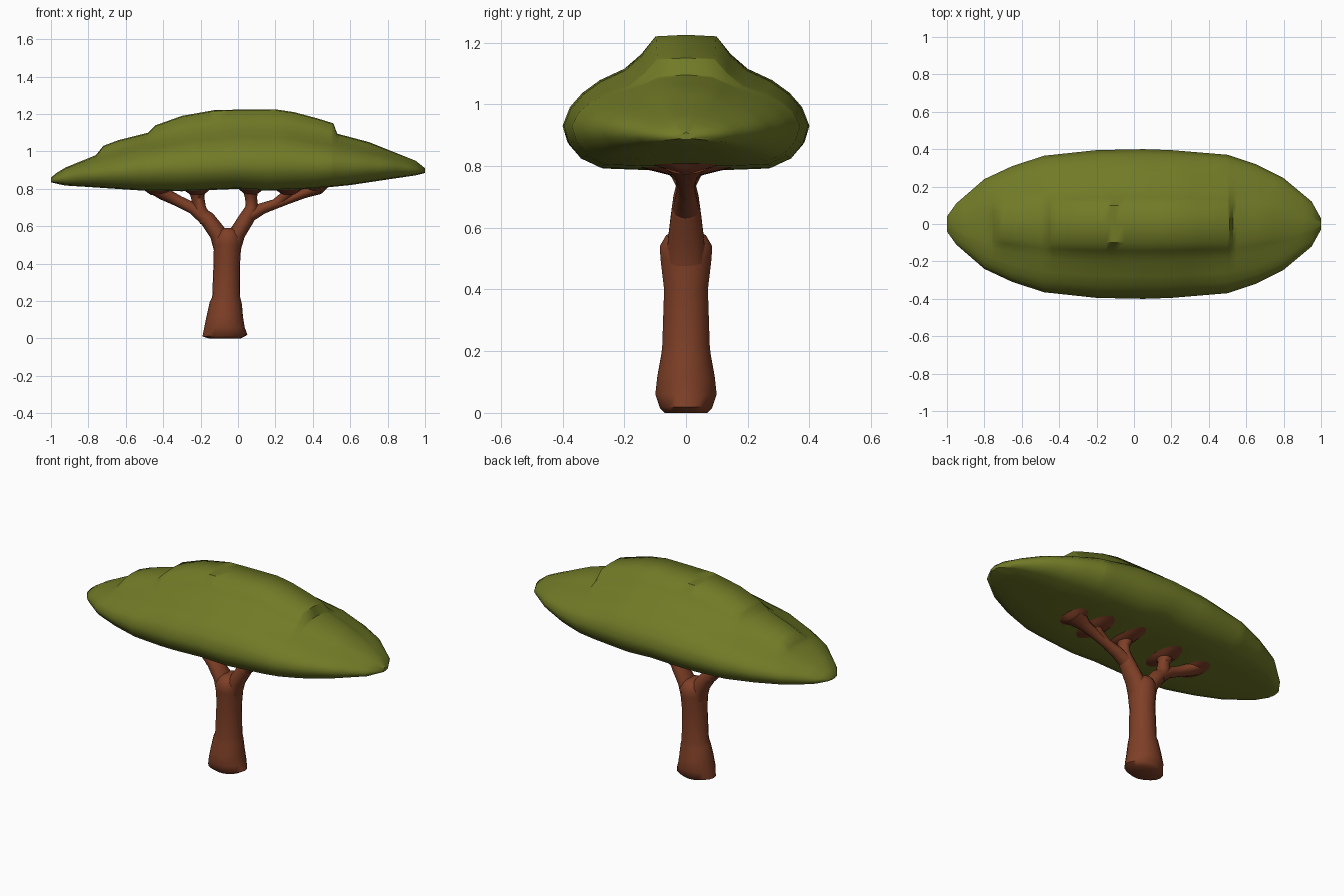
import bpy, bmesh, math
from mathutils import Vector

if "Cube" in bpy.data.objects:
    bpy.data.objects.remove(bpy.data.objects["Cube"])


def material(name, rgb):
    m = bpy.data.materials.new(name)
    m.diffuse_color = (*rgb, 1)
    m.use_nodes = True
    m.node_tree.nodes["Principled BSDF"].inputs["Base Color"].default_value = m.diffuse_color
    return m


LEAF = material("olive leaf", (0.165, 0.195, 0.02))
BARK = material("red brown bark", (0.21, 0.05, 0.02))


def loft(name, rings, mat, angle=50):
    """Skin a list of equal-length closed rings and cap both ends."""
    bm = bmesh.new()
    loops = [[bm.verts.new(p) for p in ring] for ring in rings]
    n = len(loops[0])
    for a, b in zip(loops, loops[1:]):
        for i in range(n):
            j = (i + 1) % n
            bm.faces.new((a[i], a[j], b[j], b[i]))
    bm.faces.new(loops[0])
    bm.faces.new(loops[-1])
    bmesh.ops.recalc_face_normals(bm, faces=bm.faces[:])
    me = bpy.data.meshes.new(name)
    bm.to_mesh(me)
    bm.free()
    ob = bpy.data.objects.new(name, me)
    bpy.context.collection.objects.link(ob)
    me.materials.append(mat)
    bpy.context.view_layer.objects.active = ob
    ob.select_set(True)
    bpy.ops.object.shade_smooth_by_angle(angle=math.radians(angle))
    ob.select_set(False)
    return ob


def interp(table, x):
    for (x0, v0), (x1, v1) in zip(table, table[1:]):
        if x <= x1:
            return v0 + (v1 - v0) * max(0, x - x0) / (x1 - x0)
    return table[-1][1]


# Canopy: stepped ridge, smooth shoulder, underside, rim height and half width
ridge = [(-1, .86), (-.97, .885), (-.92, .915), (-.76, .98), (-.72, 1.03), (-.64, 1.06),
         (-.48, 1.10), (-.44, 1.14), (-.3, 1.19), (-.12, 1.222), (.2, 1.225), (.3, 1.21),
         (.43, 1.175), (.51, 1.15), (.53, 1.095), (.7, 1.05), (.85, .99), (.95, .95), (1, .91)]
shoulder = [(-1, .855), (-.92, .905), (-.75, .97), (-.5, 1.04), (-.25, 1.09), (0, 1.115),
            (.25, 1.11), (.5, 1.06), (.75, 1.0), (.92, .95), (1, .905)]
under = [(-1, .835), (-.93, .818), (-.8, .81), (-.5, .79), (-.3, .787), (0, .80),
         (.15, .79), (.4, .80), (.6, .82), (.8, .85), (.97, .875), (1, .885)]
rim = [(-1, .845), (-.8, .88), (-.5, .91), (0, .93), (.5, .93), (.8, .92), (1, .895)]
width = [(-1, .04), (-.95, .11), (-.8, .24), (-.65, .31), (-.48, .365), (-.2, .395),
         (.05, .40), (.2, .395), (.5, .37), (.65, .32), (.8, .245), (.95, .12), (1, .03)]

stations = sorted({round(-1 + i * .05, 2) for i in range(41)}
                  | {x for x, _ in ridge} | {x for x, _ in width})
rings = []
for x in stations:
    top, sh, lo, mid, w = (interp(t, x) for t in (ridge, shoulder, under, rim, width))
    half = [(.25, top - .005), (.36, top * .45 + sh * .55), (.5, sh),
            (.7, mid + (sh - mid) * .8), (.84, mid + (sh - mid) * .58),
            (.94, mid + (sh - mid) * .33), (1, mid),
            (.96, mid + (lo - mid) * .4), (.86, mid + (lo - mid) * .75),
            (.7, lo + .005), (.35, lo)]
    ring = [(x, 0, top)] + [(x, f * w, z) for f, z in half] + [(x, 0, lo)]
    ring += [(x, -f * w, z) for f, z in reversed(half)]
    rings.append(ring)
loft("canopy", rings, LEAF)


def limb(name, path, sides=14):
    """Tube through (x, z, radius across, radius in y) stations in the xz plane."""
    rings = []
    for i, (x, z, r, ry) in enumerate(path):
        a, b = path[max(i - 1, 0)], path[min(i + 1, len(path) - 1)]
        t = Vector((b[0] - a[0], b[1] - a[1])).normalized()
        rings.append([])
        for k in range(sides):
            u = 2 * math.pi * k / sides
            d = r * math.cos(u)
            rings[-1].append((x + t.y * d, ry * math.sin(u), z - t.x * d))
    return loft(name, rings, BARK)


# Trunk with flared foot
limb("trunk", [(-.07, 0, .085, .07), (-.07, .015, .12, .085), (-.072, .06, .108, .101),
               (-.07, .12, .097, .094), (-.065, .19, .086, .081), (-.063, .22, .075, .078),
               (-.06, .4, .071, .072), (-.056, .5, .073, .084), (-.055, .54, .075, .086),
               (-.055, .575, .06, .066), (-.055, .59, .03, .04)], 18)

# Forked limbs, broadening sideways where they meet the leaves
limb("left_limb", [(-.085, .48, .045, .065), (-.105, .56, .047, .06), (-.165, .64, .042, .048),
                   (-.24, .695, .031, .035), (-.32, .735, .03, .03), (-.40, .775, .035, .05),
                   (-.45, .81, .04, .09)])
limb("left_inner_branch", [(-.17, .63, .036, .045), (-.205, .69, .036, .042),
                           (-.215, .75, .035, .03), (-.22, .82, .05, .1)])
limb("right_limb", [(-.03, .48, .045, .065), (-.005, .56, .044, .06), (.045, .64, .042, .05),
                    (.075, .70, .035, .042), (.07, .75, .032, .03), (.065, .82, .045, .1)])
limb("right_outer_branch", [(.05, .65, .036, .045), (.13, .695, .03, .036),
                            (.2, .72, .026, .03), (.26, .765, .03, .035), (.28, .82, .045, .1)])
limb("right_tip_branch", [(.17, .705, .024, .028), (.26, .74, .024, .028),
                          (.35, .775, .026, .04), (.43, .81, .04, .08)])

# Flattened flares of bark spread under the leaves
for i, (x, z, rx, ry) in enumerate([(-.43, .80, .08, .15), (-.22, .80, .075, .18),
                                    (.07, .803, .07, .2), (.27, .802, .075, .18),
                                    (.42, .808, .06, .12)]):
    limb("branch_flare_%d" % (i + 1), [(x, z + .02, rx * .8, ry * .8), (x, z, rx, ry),
                                       (x, z - .016, rx * .75, ry * .6),
                                       (x, z - .032, rx * .45, ry * .25)], 16)
